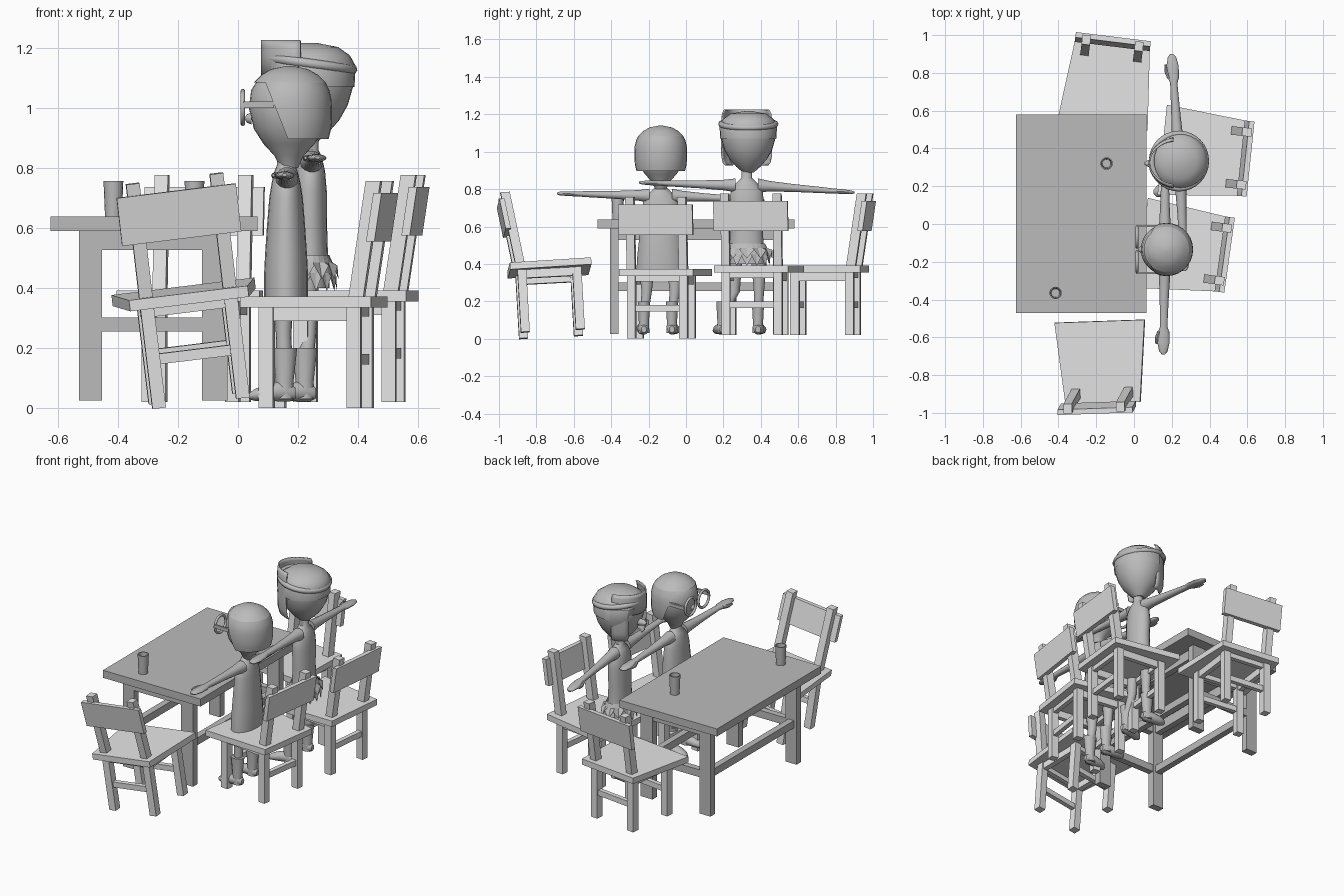
import bpy, bmesh, math
from mathutils import Matrix, Vector

if "Cube" in bpy.data.objects:
    bpy.data.objects.remove(bpy.data.objects["Cube"])

def mat(name, c):
    m = bpy.data.materials.new(name)
    m.diffuse_color = (c, c, c, 1)
    m.use_nodes = True
    m.node_tree.nodes["Principled BSDF"].inputs["Base Color"].default_value = m.diffuse_color
    return m

WOOD = mat("table_grey", 0.5)
PALE = mat("chair_light_grey", 0.78)
BODY = mat("figure_grey", 0.5)

def finish(name, bm, m, smooth=False):
    bmesh.ops.recalc_face_normals(bm, faces=bm.faces[:])
    me = bpy.data.meshes.new(name)
    bm.to_mesh(me)
    bm.free()
    me.materials.append(m)
    ob = bpy.data.objects.new(name, me)
    bpy.context.collection.objects.link(ob)
    if smooth:
        bpy.ops.object.select_all(action='DESELECT')
        ob.select_set(True)
        bpy.context.view_layer.objects.active = ob
        bpy.ops.object.shade_smooth_by_angle(angle=math.radians(40))
    return ob

def box(name, m, x, y, z, M=Matrix(), warp=None):
    """Box between limits, optionally warped point by point, then placed."""
    bm = bmesh.new()
    bmesh.ops.create_cube(bm, size=1)
    for v in bm.verts:
        p = Vector([r[0] if c < 0 else r[1] for c, r in zip(v.co, (x, y, z))])
        v.co = M @ (warp(p) if warp else p)
    return finish(name, bm, m)

def loft(name, m, rings, axis='z', n=20, keep=None, cap=True, smooth=True, zig=0, cuts=()):
    """Skin elliptical rings (x, y, z, a, b) lying across the given axis."""
    bm = bmesh.new()
    rows = []
    for k, (x, y, z, a, b) in enumerate(rings):
        row = []
        for i in range(n):
            t = 2 * math.pi * i / n
            u, w = a * math.cos(t), b * math.sin(t)
            d = {'z': (u, w, 0), 'y': (u, 0, w), 'x': (0, u, w)}[axis]
            p = Vector((x, y, z)) + Vector(d)
            if zig and k == 0:
                p.z += zig * (i % 2)
            row.append(bm.verts.new(p))
        rows.append(row)
    for r, s in zip(rows, rows[1:]):
        for i in range(n):
            j = (i + 1) % n
            bm.faces.new((r[i], r[j], s[j], s[i]))
    if cap:
        bm.faces.new(rows[0])
        bm.faces.new(rows[-1])
    for co, no in cuts:
        bmesh.ops.bisect_plane(bm, geom=bm.verts[:] + bm.edges[:] + bm.faces[:], plane_co=co, plane_no=no)
    if keep:
        bad = [f for f in bm.faces if not keep(f.calc_center_median())]
        bmesh.ops.delete(bm, geom=bad, context='FACES')
    return finish(name, bm, m, smooth)

# Table
box("table_top", WOOD, (-.625, .065), (-.472, .58), (.59, .638))
for x in ((-.53, -.453), (-.12, -.035)):
    for y in ((-.405, -.36), (.465, .51)):
        box("table_leg", WOOD, x, y, (.025, .59))
    xc = sum(x) / 2
    for z in ((.527, .59), (.255, .302)):
        box("table_long_rail", WOOD, (xc - .02, xc + .02), (-.365, .47), z)
for y in (-.383, .487):
    for z in ((.527, .59), (.255, .302)):
        box("table_cross_rail", WOOD, (-.46, -.11), (y - .02, y + .02), z)

# Cups
for x, y in ((-.145, .32), (-.415, -.365)):
    loft("cup", WOOD, [(x, y, .638, .028, .028), (x, y, .757, .033, .033), (x, y, .757, .027, .027),
                       (x, y, .65, .022, .022)], n=16)

# Chairs (local front is +y)
def chair(x, y, z, yaw, pitch=0, roll=0):
    r = math.radians
    M = (Matrix.Translation((x, y, z)) @ Matrix.Rotation(r(yaw), 4, 'Z')
         @ Matrix.Rotation(r(roll), 4, 'Y') @ Matrix.Rotation(r(pitch), 4, 'X'))
    taper = lambda p: Vector((p.x * (1 + .17 * (p.y - .215) / .43), p.y, p.z))
    lean = lambda p: Vector((p.x, p.y - .15 * (p.z - .36), p.z))
    box("chair_seat", PALE, (-.24, .24), (-.217, .217), (.335, .372), M, taper)
    for s in (-1, 1):
        xs = sorted((s * .118, s * .163))
        box("chair_back_leg", PALE, xs, (-.177, -.13), (0, .336), M)
        box("chair_front_leg", PALE, xs, (.117, .165), (0, .336), M)
        box("chair_side_apron", PALE, sorted((s * .125, s * .155)), (-.15, .12), (.29, .336), M)
        box("chair_back_post", PALE, xs, (-.185, -.135), (.36, .757), M, lean)
    for yy in (-.153, .14):
        box("chair_stretcher", PALE, (-.12, .12), (yy - .014, yy + .014), (.145, .18), M)
        box("chair_apron", PALE, (-.12, .12), (yy - .014, yy + .014), (.305, .336), M)
    box("chair_back_board", PALE, (-.2, .2), (-.2, -.172), (.555, .717), M, lean)

chair(.255, -.13, 0, 82)
chair(.365, .37, .02, 84)
chair(-.14, .74, .02, 173)
chair(-.13, -.711, .026, 2, 3, -7)

# Arms with flat hands and a thumb
def arm(p, q):
    p, q = Vector(p), Vector(q)
    prof = [(0, .038, .038), (.12, .031, .029), (.35, .025, .022), (.7, .019, .016), (.76, .03, .014),
            (.88, .032, .013), (.97, .022, .01), (1, .008, .005)]
    loft("arm", BODY, [(*p.lerp(q, t), a, b) for t, a, b in prof], 'y', 14)
    c = [p.lerp(q, t) for t in (.75, .82, .89)]
    loft("thumb", BODY, [(v.x - d, v.y, v.z, a, a) for v, d, a in zip(c, (.022, .036, .038), (.011, .01, .005))],
         'y', 8)

def leg(x, y, zt, yf, xf, out):
    """Leg with cuffed boot; toes point to -x and turn outward."""
    loft("leg", BODY, [(xf, yf, .05, .026, .024), (xf, yf, .13, .026, .024), (x, y, .25, .026, .028),
                       (x, y, zt, .036, .045)], n=14)
    loft("boot", BODY, [(xf, yf, .03, .032, .03), (xf, yf, .09, .03, .028), (xf, yf, .2, .042, .034)], n=14)
    loft("foot", BODY, [(xf + .037, yf, .05, .014, .018), (xf + .02, yf, .052, .026, .03),
                        (xf - .02, yf + out * .1, .056, .032, .034), (xf - .07, yf + out * .3, .05, .036, .026),
                        (xf - .1, yf + out * .45, .044, .03, .02), (xf - .118, yf + out * .5, .04, .012, .01)], 'x', 14)

# First figure: torso, limbs
Y = -.135
loft("torso_first", BODY, [(.16, Y, z, a, b) for z, a, b in (
    (.365, .073, .13), (.45, .073, .125), (.51, .07, .118), (.6, .064, .11), (.7, .056, .1),
    (.75, .048, .09), (.785, .04, .055), (.81, .03, .03), (.85, .032, .032))])
arm((.163, Y - .06, .765), (.155, -.69, .777))
arm((.163, Y + .06, .765), (.165, .42, .74))
leg(.152, Y - .075, .4, Y - .09, .155, -.03)
leg(.152, Y + .075, .4, Y + .06, .155, .03)

# First figure: head, hair, spectacles
loft("head_first", BODY, [(.17, Y, z, a, a) for z, a in (
    (.8, .03), (.84, .048), (.88, .085), (.93, .117), (1, .134), (1.06, .126), (1.1, .1), (1.125, .04))], n=28)
loft("hair_first", BODY, [(.172, Y, z, a, a) for z, a in (
    (.897, .13), (.93, .138), (.965, .141), (1, .141), (1.03, .139), (1.06, .132), (1.085, .12), (1.11, .095),
    (1.13, .06), (1.14, .01))], n=28, cuts=(((.125, 0, 1), (1, 0, .4)), ((0, 0, 1.085), (0, 0, 1))),
     keep=lambda c: c.z > 1.085 or (c.z > .9 and c.x > .125 + .4 * (1 - c.z)))
for s in (-1, 1):
    bpy.ops.mesh.primitive_torus_add(major_radius=.054, minor_radius=.008, major_segments=24, minor_segments=8,
                                     location=(.016, Y + s * .066, 1.002), rotation=(0, math.pi / 2, 0))
    bpy.context.object.name = "spectacle_rim"
    bpy.context.object.data.materials.append(BODY)
    bpy.ops.object.shade_smooth()
    box("spectacle_arm", BODY, (.016, .12), sorted((Y + s * .119, Y + s * .131)), (1.0, 1.022))
loft("nose_first", BODY, [(.045, Y, .965, .02, .02), (.03, Y, .965, .014, .014), (.024, Y, .965, .005, .005)], 'x', 12)

# Second figure: torso, leaf skirt, limbs
Y = .325
loft("torso_second", BODY, [(.24, Y, z, a, b) for z, a, b in (
    (.4, .065, .1), (.5, .06, .09), (.6, .057, .085), (.72, .056, .092), (.79, .05, .085),
    (.835, .04, .055), (.86, .028, .028), (.92, .03, .03))])
loft("leaf_skirt", BODY, [(.24, Y, .39, .09, .125), (.24, Y, .45, .08, .115), (.24, Y, .5, .066, .1)],
     n=28, cap=False, smooth=False, zig=.05)
loft("leaf_skirt_upper", BODY, [(.24, Y, .43, .095, .138), (.24, Y, .485, .075, .11), (.24, Y, .51, .064, .098)],
     n=22, cap=False, smooth=False, zig=.045)
arm((.235, Y + .06, .82), (.2, .9, .782))
arm((.245, Y - .06, .82), (.265, -.25, .835))
leg(.235, Y - .065, .45, Y - .13, .222, -.05)
leg(.235, Y + .065, .45, Y + .06, .222, .03)

# Second figure: head, band, raised fringe with side locks
loft("head_second", BODY, [(.238, .333, z, a, a) for z, a in (
    (.89, .03), (.92, .065), (.96, .1), (1.01, .128), (1.07, .145), (1.13, .148), (1.17, .13), (1.2, .09),
    (1.216, .03))], n=28)
loft("head_cap", BODY, [(.238, .333, z, a, a) for z, a in (
    (1.07, .15), (1.14, .154), (1.175, .135), (1.203, .095), (1.217, .02))], n=28,
     keep=lambda c: c.z > 1.08 and (c.x > .2 or c.z > 1.13))
bpy.ops.mesh.primitive_torus_add(major_radius=.145, minor_radius=.016, major_segments=32, minor_segments=8,
                                 location=(.238, .333, 1.148), rotation=(0, math.radians(8), 0))
bpy.context.object.name = "head_band"
bpy.context.object.data.materials.append(BODY)
bpy.ops.object.shade_smooth()
# corners of the fringe are rounded by narrowing the top and bottom rings
fringe = loft("raised_fringe", BODY, [(.235, .324, z, a, b) for z, a, b in (
    (.925, .13, .115), (.94, .145, .13), (.98, .155, .138), (1.04, .158, .14), (1.1, .158, .14), (1.17, .158, .137),
    (1.205, .158, .134), (1.226, .158, .122))],
    n=36, cap=False, keep=lambda c: c.x < .205 and (c.z > 1.1 or abs(c.y - .324) > .085))
sol = fringe.modifiers.new("thickness", 'SOLIDIFY')
sol.thickness = .008
loft("nose_second", BODY, [(.11, .32, 1.03, .022, .022), (.075, .32, 1.03, .018, .018), (.055, .32, 1.03, .006, .006)],
     'x', 12)
